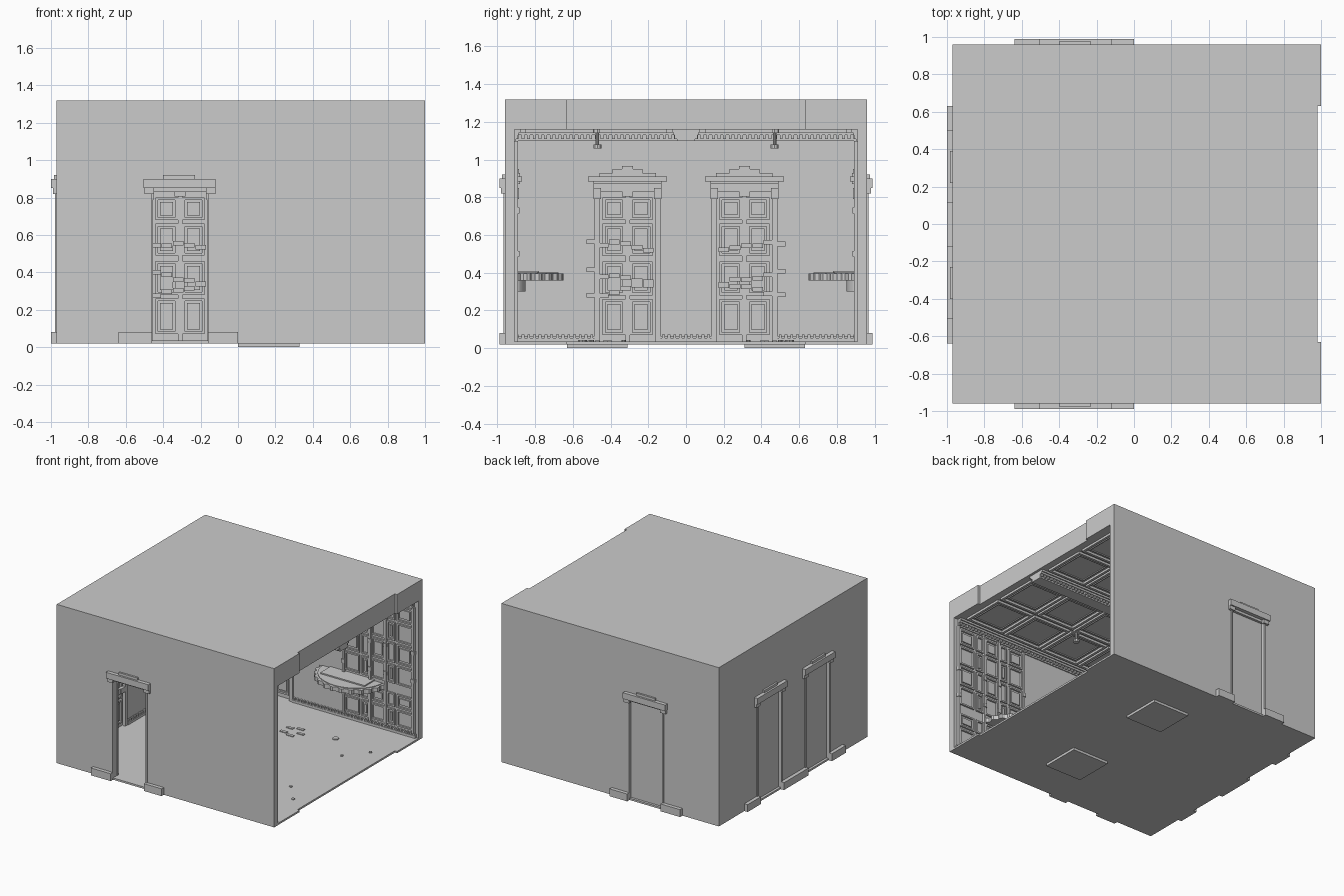
import bpy, bmesh, math, random
from mathutils import Vector

if "Cube" in bpy.data.objects:
    bpy.data.objects.remove(bpy.data.objects["Cube"])
random.seed(4)

X0, X1, XN, Y1 = -0.97, 1.0, 0.98, 0.96        # outer shell limits
IX, IY = -0.92, 0.91                            # inner wall planes
FLOOR, CEIL, TOP = 0.035, 1.16, 1.32

# wall-local (u, v, depth) -> world
MAPS = {
    'left':      lambda u, v, d: Vector((IX + d, u, v)),
    'back':      lambda u, v, d: Vector((u, IY - d, v)),
    'front':     lambda u, v, d: Vector((u, -IY + d, v)),
    'left_out':  lambda u, v, d: Vector((X0 - d, u, v)),
    'back_out':  lambda u, v, d: Vector((u, Y1 + d, v)),
    'front_out': lambda u, v, d: Vector((u, -Y1 - d, v)),
    'ceiling':   lambda u, v, d: Vector((u, v, CEIL - d)),
    'floor':     lambda u, v, d: Vector((u, v, d)),
    'beam_n':    lambda u, v, d: Vector((u, 0.04 + d, v)),
    'beam_s':    lambda u, v, d: Vector((u, -0.04 - d, v)),
}


class Part:
    """Collects simple solids in one mesh."""
    def __init__(self, name, wall):
        self.name, self.m, self.bm = name, MAPS[wall], bmesh.new()

    def prism(self, pts, d0, d1):
        a = [self.bm.verts.new(self.m(u, v, d0)) for u, v in pts]
        b = [self.bm.verts.new(self.m(u, v, d1)) for u, v in pts]
        self.bm.faces.new(a)
        self.bm.faces.new(b[::-1])
        n = len(pts)
        for i in range(n):
            j = (i + 1) % n
            self.bm.faces.new((a[i], b[i], b[j], a[j]))

    def box(self, u0, u1, v0, v1, d0, d1):
        self.prism([(u0, v0), (u1, v0), (u1, v1), (u0, v1)], d0, d1)

    def frame(self, u0, u1, v0, v1, t, d0, d1):
        self.box(u0, u1, v0, v0 + t, d0, d1)
        self.box(u0, u1, v1 - t, v1, d0, d1)
        self.box(u0, u0 + t, v0 + t, v1 - t, d0, d1)
        self.box(u1 - t, u1, v0 + t, v1 - t, d0, d1)

    def dentils(self, u0, u1, v0, v1, d, step=0.03):
        n = max(1, int((u1 - u0) / step))
        s = (u1 - u0) / n
        for i in range(n):
            self.box(u0 + (i + .25) * s, u0 + (i + .75) * s, v0, v1, 0, d)

    def done(self):
        bmesh.ops.recalc_face_normals(self.bm, faces=self.bm.faces[:])
        me = bpy.data.meshes.new(self.name)
        self.bm.to_mesh(me)
        self.bm.free()
        ob = bpy.data.objects.new(self.name, me)
        bpy.context.collection.objects.link(ob)


def wall(name, m, u0, u1, doors, thick=0.05):
    """Wall slab with door openings notched from the floor."""
    pts = [(u0, FLOOR)]
    for c in doors:
        pts += [(c - .15, FLOOR), (c - .15, .83), (c + .15, .83), (c + .15, FLOOR)]
    pts += [(u1, FLOOR), (u1, CEIL), (u0, CEIL)]
    p = Part(name, m)
    p.prism(pts, 0, -thick)
    p.done()


# shell: floor and roof share a notched outline
outline = [(X0, -Y1), (X1, -Y1), (X1, -.63), (XN, -.63), (XN, .63), (X1, .63), (X1, Y1), (X0, Y1)]
for name, z0, z1 in (('floor', .02, FLOOR), ('roof', CEIL, TOP)):
    p = Part(name, 'floor')
    p.prism(outline, z0, z1)
    p.done()
D = -0.31
wall('front_wall', 'front', X0, X1, [D])
wall('back_wall', 'back', X0, X1, [D])
wall('left_wall', 'left', -IY, IY, [-.31, .31])

# foot pads, floor sockets, pegs, ceiling lamps
p = Part('foot_pads', 'floor')
for s in (-1, 1):
    p.box(0, .33, s * .47 - .16, s * .47 + .16, 0, .02)
p.done()


def disc(cx, cy, r, n=10):
    return [(cx + r * math.cos(2 * math.pi * i / n), cy + r * math.sin(2 * math.pi * i / n)) for i in range(n)]


p = Part('floor_details', 'floor')
lamps = Part('ceiling_lamps', 'ceiling')
for s in (-1, 1):
    for x, y, r in ((.71, .33, .012), (.85, .5, .012), (.5, .55, .025)):
        p.prism(disc(x, s * y, r), FLOOR, FLOOR + .008)
    for k in range(5):
        a = k * 2 * math.pi / 5
        x, y = .17 + .07 * math.cos(a), s * .47 + .07 * math.sin(a)
        p.box(x - .03, x + .03, y - .012, y + .012, FLOOR, FLOOR + .006)
    for r, a, b in ((.03, 0, .02), (.01, .02, .08), (.022, .08, .1)):
        lamps.prism(disc(.17, s * .47, r), a, b)
p.done()
lamps.done()

# exterior door surrounds
for side, centres in (('front_out', [D]), ('back_out', [D]), ('left_out', [-.31, .31])):
    p = Part(side + '_door_trim', side)
    edges = [centres[0] - .33] + [c + k for c in centres for k in (-.15, .15)]
    edges.append(centres[-1] + (.32 if len(centres) > 1 else .31))
    for a, b in zip(edges[::2], edges[1::2]):
        p.box(a, b, .02, .08, 0, .03)
    for c in centres:
        p.box(c - .195, c + .19, .85, .9, 0, .03)
        p.box(c - .09, c + .08, .9, .92, 0, .015)
        for s in (-1, 1):
            p.box(c + s * .165 - .025, c + s * .165 + .025, .82, .85, 0, .02)
            p.box(c + s * .157 - .007, c + s * .157 + .007, .08, .82, 0, .008)
    p.done()

# interior doors: leaf, panels, surround, pediment and trailing ornament
for side, c, leaf in (('front', D, 0), ('back', D, 1), ('left', -.31, 1), ('left', .31, 1)):
    p = Part(side + '_inner_door', side)
    if leaf:
        p.box(c - .15, c + .15, FLOOR, .83, -.03, -.015)
        for v0, v1 in ((.07, .26), (.28, .46), (.49, .66), (.68, .8)):
            for s in (-1, 1):
                m = c + s * .072
                p.frame(m - .06, m + .06, v0, v1, .014, -.015, 0)
                p.box(m - .035, m + .035, v0 + .025, v1 - .025, -.015, -.006)
        p.box(c - .012, c + .012, FLOOR, .82, -.015, .002)
    for s in (-1, 1):
        p.box(c + s * .16 - .015, c + s * .16 + .015, FLOOR, .83, 0, .015)
        p.box(c + s * .16 - .02, c + s * .16 + .02, .79, .85, 0, .025)
    p.box(c - .18, c + .18, .83, .87, 0, .015)
    p.box(c - .03, c + .03, .805, .83, 0, .02)
    for h, v0, v1, d in ((.18, .87, .885, .03), (.21, .885, .91, .04), (.15, .91, .93, .03),
                         (.08, .93, .95, .025), (.03, .95, .965, .02)):
        p.box(c - h, c + h, v0, v1, 0, d)
    if leaf:
        s = -1 if c < 0 else 1
        for v, sl in ((.3, .35), (.38, -.3), (.55, -.2)):
            for i in range(6):
                u = c + s * (.19 - .06 * i)
                w = v + sl * (i - 2) * .04 + random.uniform(-.015, .015)
                p.box(u - .028, u + .028, w - .012, w + .012, -.015, .014 + .003 * (i % 3))
    p.done()

# skirting and crown mouldings
def skirting(side, spans):
    q = Part(side + '_skirting', side)
    for a, b in spans:
        q.box(a, b, FLOOR, .055, 0, .02)
        q.box(a, b, .055, .065, 0, .008)
        q.dentils(a, b, .055, .072, .018)
    q.done()


skirting('left', [(-IY, -.485), (-.135, .135), (.485, IY)])
for side in ('front', 'back'):
    skirting(side, [(IX, -.485), (-.135, XN)])

for side, spans in (('front', [(IX, XN - .02)]), ('back', [(IX, XN - .02)]), ('beam_n', [(IX, XN - .02)]),
                    ('beam_s', [(IX, XN - .02)]), ('left', [(-IY, -.04), (.04, IY)])):
    p = Part(side + '_crown', side)
    for a, b in spans:
        p.box(a, b, 1.13, 1.145, 0, .025)
        p.box(a, b, 1.145, CEIL, 0, .035)
        p.box(a, b, 1.1, 1.13, 0, .008)
        p.dentils(a, b, 1.11, 1.13, .02)
    p.done()

# ceiling beam and coffers
p = Part('ceiling_coffers', 'ceiling')
p.box(IX, XN - .02, -.04, .04, 0, .06)
for s in (-1, 1):
    for j in range(2):
        for i in range(5):
            u = IX + .05 + i * .362
            v = s * (.28 + .39 * j)
            p.frame(u, u + .345, v - .18, v + .18, .02, 0, .018)
            p.frame(u + .04, u + .305, v - .14, v + .14, .008, 0, .008)
p.done()

# side wall panelling with scalloped half-oval shelf
for side in ('front', 'back'):
    p = Part(side + '_panelling', side)
    cols = [(.34, .47), (.49, .56), (.58, .7), (.72, .79), (.81, .95)]
    rows = [(.09, .22), (.24, .35), (.43, .58), (.6, .76), (.78, .93), (.95, 1.08)]
    for i, (a, b) in enumerate(cols):
        for j, (v0, v1) in enumerate(rows):
            p.frame(a, b, v0, v1, .012, 0, .014)
            if (i + j) % 2:
                p.box(a + .025, b - .025, v0 + .03, v1 - .03, 0, .01)
    for u in (.33, .57, .71, .96):
        p.box(u - .009, u + .009, .07, 1.1, 0, .02)
        for v in (.5, .73):
            p.box(u - .014, u + .014, v - .015, v + .015, 0, .026)
    p.done()

    # shelf is extruded upward, so mirror y through the floor map
    s = 1 if side == 'back' else -1
    q = Part(side + '_shelf', 'floor')

    def half(rx, ry, n=24, scallop=0.0):
        pts = []
        for i in range(n + 1):
            a = math.pi * i / n
            k = 1 - scallop * (i // 2 % 2)
            pts.append((.4 + rx * k * math.cos(a), s * (IY - ry * k * math.sin(a))))
        return pts
    q.prism(half(.3, .26, 48, .05), .36, .395)
    q.prism(half(.27, .235), .395, .4)
    q.box(.2, .6, s * IY, s * .78, .4, .41)
    q.prism(half(.1, .06), .3, .36)
    q.done()
